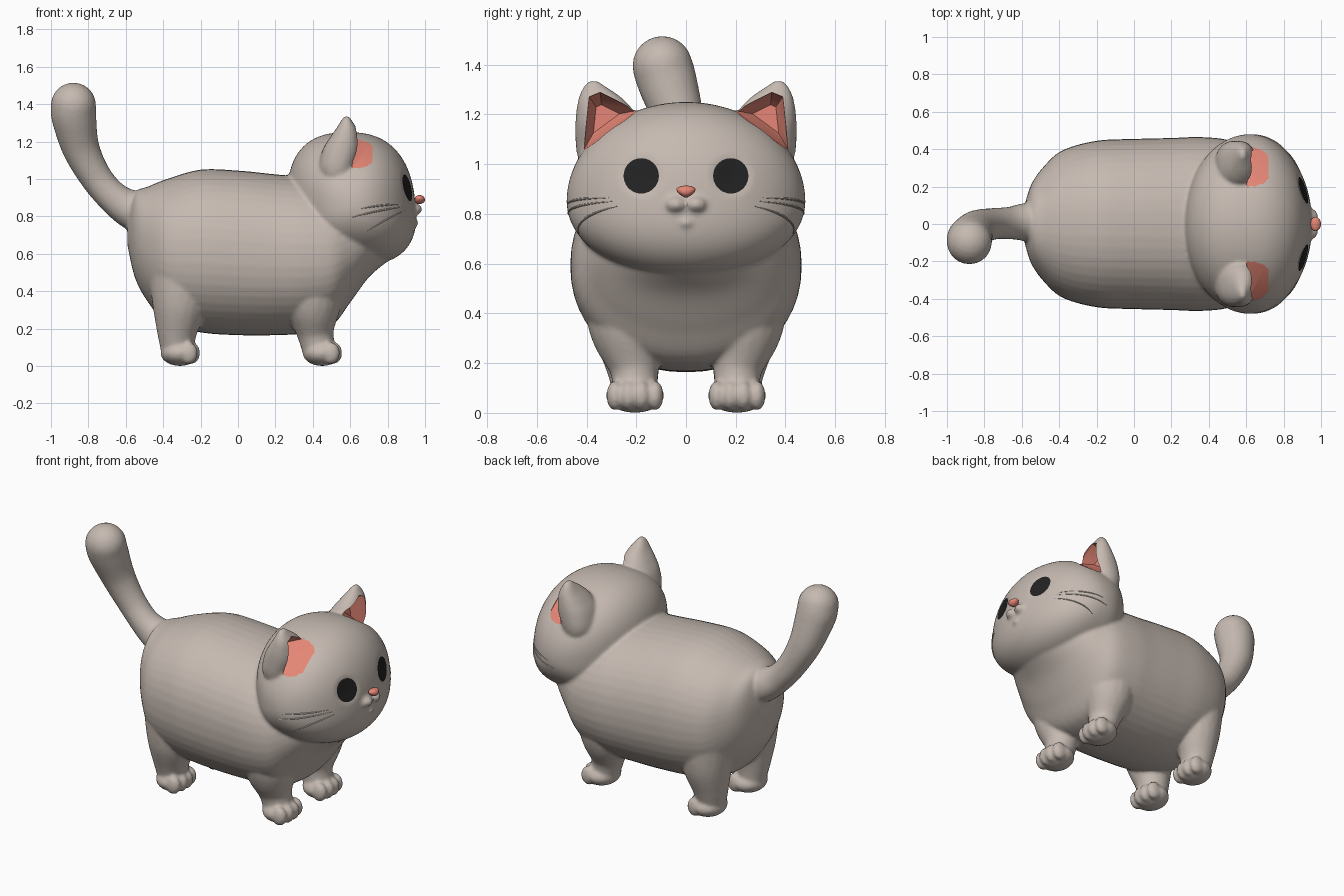
import bpy, bmesh, math
from mathutils import Vector, Matrix
from mathutils.bvhtree import BVHTree

if "Cube" in bpy.data.objects:
    bpy.data.objects.remove(bpy.data.objects["Cube"])

SIDES = (-1, 1)


def material(name, rgb):
    m = bpy.data.materials.new(name)
    m.diffuse_color = (*rgb, 1)
    m.use_nodes = True
    m.node_tree.nodes["Principled BSDF"].inputs["Base Color"].default_value = m.diffuse_color
    return m


FUR = material("warm grey fur", (0.56, 0.49, 0.44))
PINK = material("coral pink", (0.78, 0.24, 0.18))
DARK = material("eye black", (0.016, 0.016, 0.017))


def finish(bm, name, *mats, recalc=True):
    if recalc:
        bmesh.ops.recalc_face_normals(bm, faces=bm.faces[:])
    me = bpy.data.meshes.new(name)
    bm.to_mesh(me)
    bm.free()
    ob = bpy.data.objects.new(name, me)
    bpy.context.collection.objects.link(ob)
    for m in mats:
        me.materials.append(m)
    return ob


def activate(ob):
    bpy.ops.object.select_all(action='DESELECT')
    ob.select_set(True)
    bpy.context.view_layer.objects.active = ob


def smooth(ob):
    activate(ob)
    bpy.ops.object.shade_smooth_by_angle(angle=math.radians(40))


def spline(pts, n):
    """Catmull-Rom through tuples of any length."""
    p = [pts[0], *pts, pts[-1]]
    out = []
    for i in range(1, len(p) - 2):
        for k in range(n):
            t = k / n
            out.append(tuple(
                0.5 * (2 * b + (c - a) * t + (2 * a - 5 * b + 4 * c - d) * t * t
                       + (3 * b - a - 3 * c + d) * t ** 3)
                for a, b, c, d in zip(p[i - 1], p[i], p[i + 1], p[i + 2])))
    return out + [pts[-1]]


def oval(n, power):
    """Unit superellipse points."""
    for i in range(n):
        c, s = math.cos(i * math.tau / n), math.sin(i * math.tau / n)
        yield (math.copysign(abs(c) ** (2 / power), c),
               math.copysign(abs(s) ** (2 / power), s))


def loft(bm, rings):
    rs = [[bm.verts.new(p) for p in r] for r in rings]
    n = len(rs[0])
    for a, b in zip(rs, rs[1:]):
        for i in range(n):
            bm.faces.new((a[i], a[(i + 1) % n], b[(i + 1) % n], b[i]))
    bm.faces.new(rs[0][::-1])
    bm.faces.new(rs[-1])


def ball(bm, c, r, sub=3):
    m = Matrix.Translation(c) @ Matrix.Diagonal((*r, 1))
    return bmesh.ops.create_icosphere(bm, subdivisions=sub, radius=1, matrix=m)["verts"]


def limb(bm, pts):
    """Tapered limb from overlapping balls: x, y, z, radius."""
    for x, y, z, r in spline(pts, 10):
        ball(bm, (x, y, z), (r, r, r))


bm = bmesh.new()

# Torso: x, bottom, top, half width
torso = [(-0.59, .64, .82, .08), (-0.55, .47, .93, .21), (-0.48, .34, .96, .31),
         (-0.38, .23, 1.0, .395), (-0.2, .18, 1.05, .445), (0, .165, 1.045, .455),
         (0.2, .165, 1.025, .46), (0.35, .175, 1.01, .465), (0.5, .215, .98, .45),
         (0.6, .34, .93, .40), (0.7, .475, .88, .33), (0.8, .56, .8, .2)]
loft(bm, [[(x, w * c, (lo + hi) / 2 + (hi - lo) / 2 * s) for c, s in oval(48, 2.15)]
          for x, lo, hi, w in spline(torso, 6)])

# Head: rounded-box ball, wide cheeks, lower face pushed forward
for v in ball(bm, (0, 0, 0), (1, 1, 1), 5):
    x, y, z = v.co
    v.co /= math.sqrt((abs(x) ** 2.5 + abs(z) ** 2.5) ** 0.8 + y * y)
    x, y, z = v.co
    z *= 0.40 if z > 0 else 0.31
    x *= 0.33 if x > 0 else 0.35
    v.co = (0.62 + x - 0.08 * z, 0.48 * y, 0.85 + z)

# Chin
ball(bm, (0.90, 0, 0.765), (0.065, 0.05, 0.035))

for s in SIDES:
    # Muzzle pads
    ball(bm, (0.905, s * 0.04, 0.838), (0.08, 0.055, 0.042))
    # Ears: z, inner y, outer y, back x, front x
    ear = [(.95, .14, .41, .46, .62), (1.05, .16, .44, .43, .63), (1.15, .185, .445, .45, .655),
           (1.22, .215, .44, .49, .65), (1.27, .262, .43, .525, .635),
           (1.31, .32, .412, .55, .61), (1.335, .355, .39, .568, .594)]
    loft(bm, [[((x0 + x1) / 2 + (x1 - x0) / 2 * a, s * ((y0 + y1) / 2 + (y1 - y0) / 2 * b), z)
               for a, b in oval(28, 2.3)] for z, y0, y1, x0, x1 in spline(ear, 5)])
    # Legs
    limb(bm, [(.40, s * .23, .5, .19), (.40, s * .235, .35, .155),
              (.41, s * .21, .2, .103), (.43, s * .205, .1, .09)])
    limb(bm, [(-.31, s * .22, .5, .17), (-.31, s * .225, .35, .15),
              (-.325, s * .215, .2, .11), (-.325, s * .205, .1, .09)])
    # Paws with four toes
    for px in (0.45, -0.31):
        ball(bm, (px, s * .205, .07), (.105, .118, .07))
        for k in range(4):
            off = (k - 1.5) * 0.054
            ball(bm, (px + .065 - abs(off) * .25, s * .205 + off, .069), (.05, .034, .06))

# Tail
limb(bm, [(-.48, 0, .82, .12), (-.565, .01, .835, .105), (-.665, .005, .90, .087),
          (-.76, 0, 1.01, .086), (-.84, -.025, 1.165, .1),
          (-.877, -.075, 1.33, .12), (-.88, -.095, 1.395, .121)])

cat = finish(bm, "cat_body", FUR, PINK)
rem = cat.modifiers.new("fuse", 'REMESH')
rem.mode = 'VOXEL'
rem.voxel_size = 0.01
sm = cat.modifiers.new("soften", 'SMOOTH')
sm.factor = 0.5
sm.iterations = 6
activate(cat)
for m in ("fuse", "soften"):
    bpy.ops.object.modifier_apply(modifier=m)

# Shallow eye sockets
EYE_Y, EYE_Z = 0.18, 0.953
for v in cat.data.vertices:
    if v.co.x > 0.7:
        d = math.hypot(abs(v.co.y) - EYE_Y, v.co.z - EYE_Z) / 0.1
        if d < 1:
            v.co.x -= 0.02 * (1 - d * d) ** 2

# Ear hollows: tapered triangular cutters
outline = [(.345, 1.288), (.388, 1.27), (.41, 1.06), (.2, 1.215)]
cut = bmesh.new()
for s in SIDES:
    vs = []
    for x, k in ((.72, 1.08), (.61, 1.0), (.545, .5)):
        for y, z in outline:
            vs.append(cut.verts.new((x, s * (.335 + (y - .335) * k), 1.19 + (z - 1.19) * k)))
    res = bmesh.ops.convex_hull(cut, input=vs)
    loose = [v for v in vs if v.is_valid and not v.link_faces]
    bmesh.ops.delete(cut, geom=loose, context='VERTS')
cutter = finish(cut, "ear_hollow_cutter", PINK)
cutter.hide_render = True
bo = cat.modifiers.new("hollow", 'BOOLEAN')
bo.operation = 'DIFFERENCE'
bo.solver = 'EXACT'
bo.object = cutter
activate(cat)
bpy.ops.object.modifier_apply(modifier="hollow")

# Inner ears pink: faces lying on the cutter surface
bv = bmesh.new()
bv.from_mesh(cutter.data)
cut_tree = BVHTree.FromBMesh(bv)
bv.free()
for p in cat.data.polygons:
    c = p.center
    p.material_index = 0
    if c.x > 0.5 and c.z > 1.0:
        hit = cut_tree.find_nearest(c)
        if hit[0] is not None and hit[3] < 0.0008:
            p.material_index = 1
bpy.data.objects.remove(cutter)
smooth(cat)

bv = bmesh.new()
bv.from_mesh(cat.data)
skin = BVHTree.FromBMesh(bv)
bv.free()

# Eyes: thin domed discs laid on the face
for s, name in zip(SIDES, ("right_eye", "left_eye")):
    bm = bmesh.new()
    rings = []
    for j in range(1, 9):
        r, ring = j / 8, []
        for i in range(36):
            a = i * math.tau / 36
            y = s * EYE_Y + 0.071 * r * math.cos(a)
            z = EYE_Z + 0.071 * r * math.sin(a)
            x = skin.ray_cast(Vector((2, y, z)), Vector((-1, 0, 0)))[0].x
            ring.append(bm.verts.new((x + 0.003 + 0.006 * (1 - r * r), y, z)))
        rings.append(ring)
    bm.faces.new(rings[0])
    for a, b in zip(rings, rings[1:]):
        for i in range(36):
            k = (i + 1) % 36
            bm.faces.new((a[i], b[i], b[k], a[k]))
    smooth(finish(bm, name, DARK, recalc=False))

# Nose: small ball, narrower below
bm = bmesh.new()
for v in ball(bm, (0.971, 0, 0.89), (0.029, 0.048, 0.024)):
    v.co.y *= 0.75 + 0.3 * (v.co.z - 0.89) / 0.024
smooth(finish(bm, "nose", PINK))

# Whiskers: fine ridges over each cheek (side-view start and end)
for s, name in zip(SIDES, ("right_whiskers", "left_whiskers")):
    cu = bpy.data.curves.new(name, 'CURVE')
    cu.dimensions = '3D'
    cu.bevel_depth = 0.005
    cu.bevel_resolution = 2
    cu.use_fill_caps = True
    for x0, z0, x1, z1 in ((.87, .865, .65, .84), (.88, .85, .61, .795), (.89, .83, .69, .72)):
        sp = cu.splines.new('POLY')
        sp.points.add(12)
        for i, p in enumerate(sp.points):
            t = i / 12
            x, z = x0 + (x1 - x0) * t, z0 + (z1 - z0) * t + 0.02 * t * (1 - t)
            co = skin.ray_cast(Vector((x, s * 2, z)), Vector((0, -s, 0)))[0]
            p.co = (*co, 1)
            p.radius = 0.3 + 0.7 * math.sin(math.pi * t)
    ob = bpy.data.objects.new(name, cu)
    bpy.context.collection.objects.link(ob)
    cu.materials.append(FUR)
    activate(ob)
    bpy.ops.object.convert(target='MESH')
    smooth(bpy.context.view_layer.objects.active)
